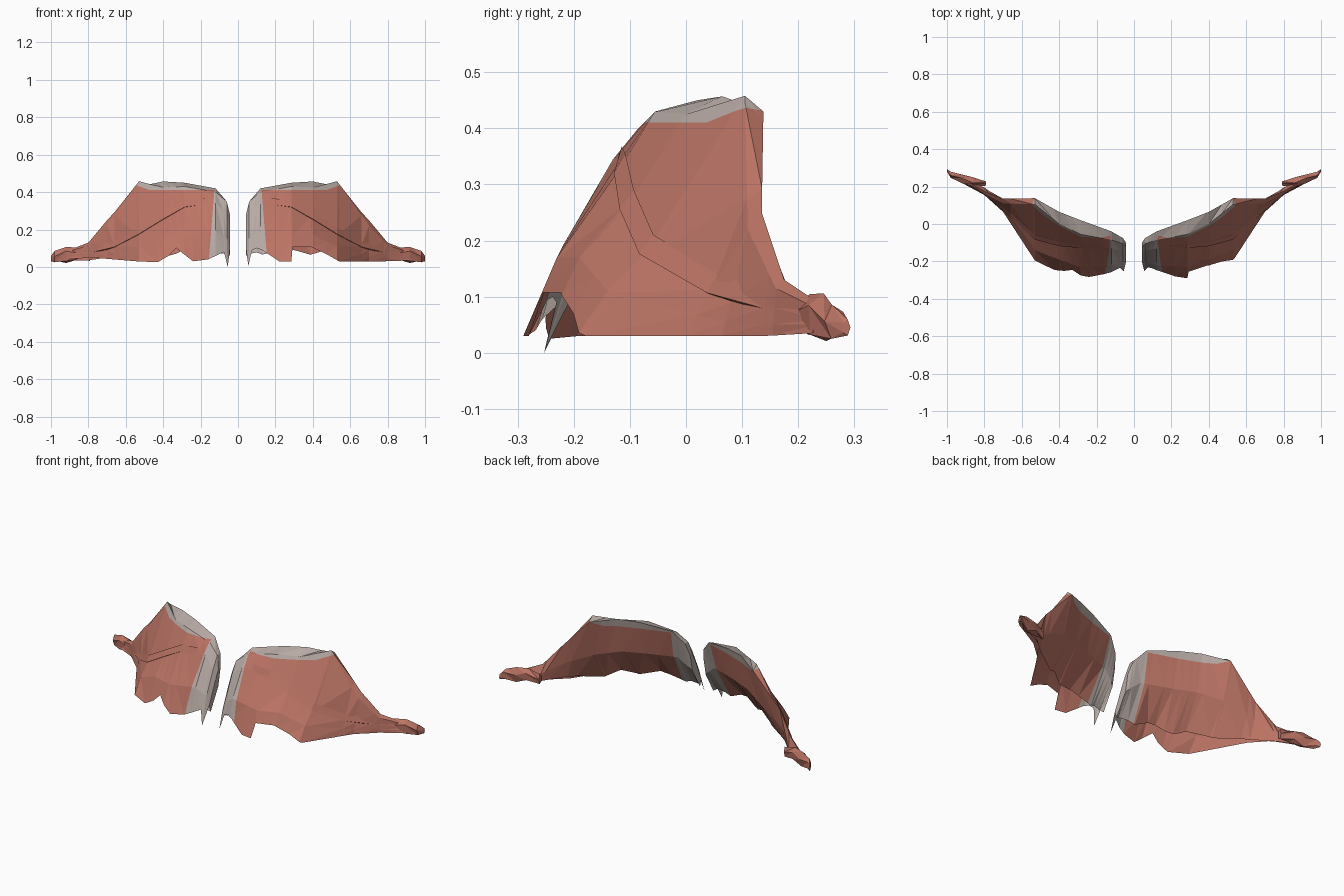
import bpy, bmesh, math
from mathutils import Vector

if "Cube" in bpy.data.objects:
    bpy.data.objects.remove(bpy.data.objects["Cube"])

def material(name, rgb):
    m = bpy.data.materials.new(name)
    m.diffuse_color = (*rgb, 1)
    m.use_nodes = True
    m.node_tree.nodes["Principled BSDF"].inputs["Base Color"].default_value = m.diffuse_color
    return m

RED = material("muscle red", (0.50, 0.175, 0.13))
GREY = material("tendon grey", (0.48, 0.41, 0.38))

# Cross-sections: x, then (y, z) at front bottom, belly, crease, top front,
# top back, back middle, back bottom
SECTIONS = [
    (.043, -.235, .03, -.19, .13, -.15, .22, -.12, .28, -.10, .28, -.12, .18, -.19, .06),
    (.060, -.245, .03, -.205, .15, -.145, .28, -.105, .35, -.075, .35, -.11, .2, -.20, .07),
    (.12, -.265, .03, -.22, .19, -.13, .345, -.085, .40, -.04, .42, -.09, .25, -.19, .08),
    (.285, -.29, .03, -.23, .17, -.12, .325, -.055, .43, .02, .45, -.03, .25, -.17, .08),
    (.40, -.255, .03, -.19, .17, -.105, .26, .00, .425, .065, .457, .02, .25, -.12, .08),
    (.53, -.195, .03, -.14, .11, -.07, .18, .105, .458, .138, .43, .08, .22, -.03, .06),
    (.70, .065, .03, .07, .055, .08, .09, .11, .22, .135, .25, .12, .14, .09, .05),
    (.80, .155, .03, .155, .05, .158, .08, .16, .115, .175, .13, .195, .08, .185, .035),
    (.93, .225, .035, .23, .05, .235, .06, .24, .075, .25, .08, .255, .06, .24, .035)]

# Ragged lower edge of each side, as x: z
EDGE = {
    1: [(.043, .10), (.055, .005), (.075, .09), (.10, .10), (.13, .09), (.22, .03), (.285, .03),
        (.292, .107), (.39, .107), (.47, .07), (.54, .03), (.66, .03), (.78, .03), (.93, .035)],
    -1: [(.043, .10), (.055, .0), (.075, .08), (.16, .04), (.24, .03), (.33, .10), (.37, .06),
         (.43, .025), (.54, .03), (.66, .04), (.78, .05), (.93, .04)]}

def section(x):
    for a, b in zip(SECTIONS, SECTIONS[1:]):
        if x <= b[0]:
            t = max(0, (x - a[0]) / (b[0] - a[0]))
            return [p + (q - p) * t for p, q in zip(a, b)]
    return list(SECTIONS[-1])

def finish(bm, name):
    me = bpy.data.meshes.new(name)
    bm.to_mesh(me)
    bm.free()
    me.materials.append(RED)
    me.materials.append(GREY)
    ob = bpy.data.objects.new(name, me)
    bpy.context.collection.objects.link(ob)
    return ob

def chest_muscle(side, name):
    edge = EDGE[side]
    xs = sorted({e[0] for e in edge} | {s[0] for s in SECTIONS})
    bm = bmesh.new()
    cols = []
    for x in xs:
        s = section(x)
        # front lower edge follows the ragged profile, sliding up the belly
        for a, b in zip(edge, edge[1:]):
            if a[0] <= x <= b[0]:
                z = a[1] + (b[1] - a[1]) * (x - a[0]) / (b[0] - a[0])
                s[1] += (s[3] - s[1]) * (z - s[2]) / (s[4] - s[2]) if x < .6 else 0
                s[2] = z
                break
        # back lower edge waves gently
        if .1 < x < .6:
            s[14] += .02 * math.sin(x * 30)
        cols.append([bm.verts.new((x, s[k], s[k + 1])) for k in range(1, 15, 2)])
    for a, b in zip(cols, cols[1:]):
        for k in range(6):
            q = (a[k], b[k], b[k + 1], a[k + 1])
            bm.faces.new((q[0], q[1], q[2]))
            bm.faces.new((q[0], q[2], q[3]))
    # rounded inner end and outer end
    c = cols[0]
    bm.faces.new((c[2], c[3], c[4], c[5]))
    bm.faces.new((c[1], c[2], c[5]))
    bm.faces.new((c[0], c[1], c[5], c[6]))
    bm.faces.new(cols[-1])
    # cut the tendon borders: along the top, tapering outward, and at the inner end
    inner_n, inner_p = Vector((1, 0, .08)).normalized(), Vector((.155, 0, .05))
    top_n, top_p = Vector((0, 0, 1)), Vector((0, 0, .41))
    taper_n, taper_p = Vector((-.35, 0, 1)).normalized(), Vector((.47, 0, .41))
    for co, no in ((top_p, top_n), (inner_p, inner_n), (taper_p, taper_n)):
        bmesh.ops.bisect_plane(bm, geom=bm.verts[:] + bm.edges[:] + bm.faces[:],
                               plane_co=co, plane_no=no)
    for f in bm.faces:
        m = f.calc_center_median()
        on_top = (m - top_p).dot(top_n) > 0 and (m - taper_p).dot(taper_n) > 0
        f.material_index = int(on_top or (m - inner_p).dot(inner_n) < 0)
    bmesh.ops.recalc_face_normals(bm, faces=bm.faces[:])
    if side < 0:
        bmesh.ops.scale(bm, vec=(-1, 1, 1), verts=bm.verts[:])
        bmesh.ops.reverse_faces(bm, faces=bm.faces[:])
    finish(bm, name)

def arm_attachment(side, name):
    # crumpled faceted end where the muscle meets the arm
    bm = bmesh.new()
    rings = []
    for x, y, z, ry, rz, turn in ((.79, .215, .06, .012, .03, 0), (.86, .225, .07, .028, .035, .5),
                                  (.92, .24, .062, .025, .045, .1), (.98, .265, .055, .018, .032, .6),
                                  (1.0, .286, .045, .007, .015, 0)):
        rings.append([bm.verts.new((side * x, y + ry * math.cos(turn + k * math.tau / 5),
                                    z + rz * math.sin(turn + k * math.tau / 5))) for k in range(5)])
    for a, b in zip(rings, rings[1:]):
        for k in range(5):
            j = (k + 1) % 5
            bm.faces.new((a[k], a[j], b[j]))
            bm.faces.new((a[k], b[j], b[k]))
    bm.faces.new(rings[0])
    bm.faces.new(rings[-1])
    bmesh.ops.recalc_face_normals(bm, faces=bm.faces[:])
    finish(bm, name)

def fibre_fold(side, name):
    # raised lip of the upper fibres along the diagonal crease
    bm = bmesh.new()
    path = [(x, section(x)[5], section(x)[6]) for x in (.18, .285, .40, .53, .66, .78)]
    rows = []
    for i, (x, y, z) in enumerate(path):
        h = .014 * math.sin(math.pi * i / 5)
        rows.append([bm.verts.new((side * x, y + d, z + e)) for d, e in
                     ((.012, .03), (-h, -.004), (.01, -.012))])
    for a, b in zip(rows, rows[1:]):
        for k in range(2):
            bm.faces.new((a[k], a[k + 1], b[k + 1], b[k]))
    bmesh.ops.recalc_face_normals(bm, faces=bm.faces[:])
    if bm.faces[:][0].normal.y > 0:
        bmesh.ops.reverse_faces(bm, faces=bm.faces[:])
    finish(bm, name)

for side, word in ((1, "right"), (-1, "left")):
    chest_muscle(side, word + "_chest_muscle")
    arm_attachment(side, word + "_arm_attachment")
    fibre_fold(side, word + "_fibre_fold")
